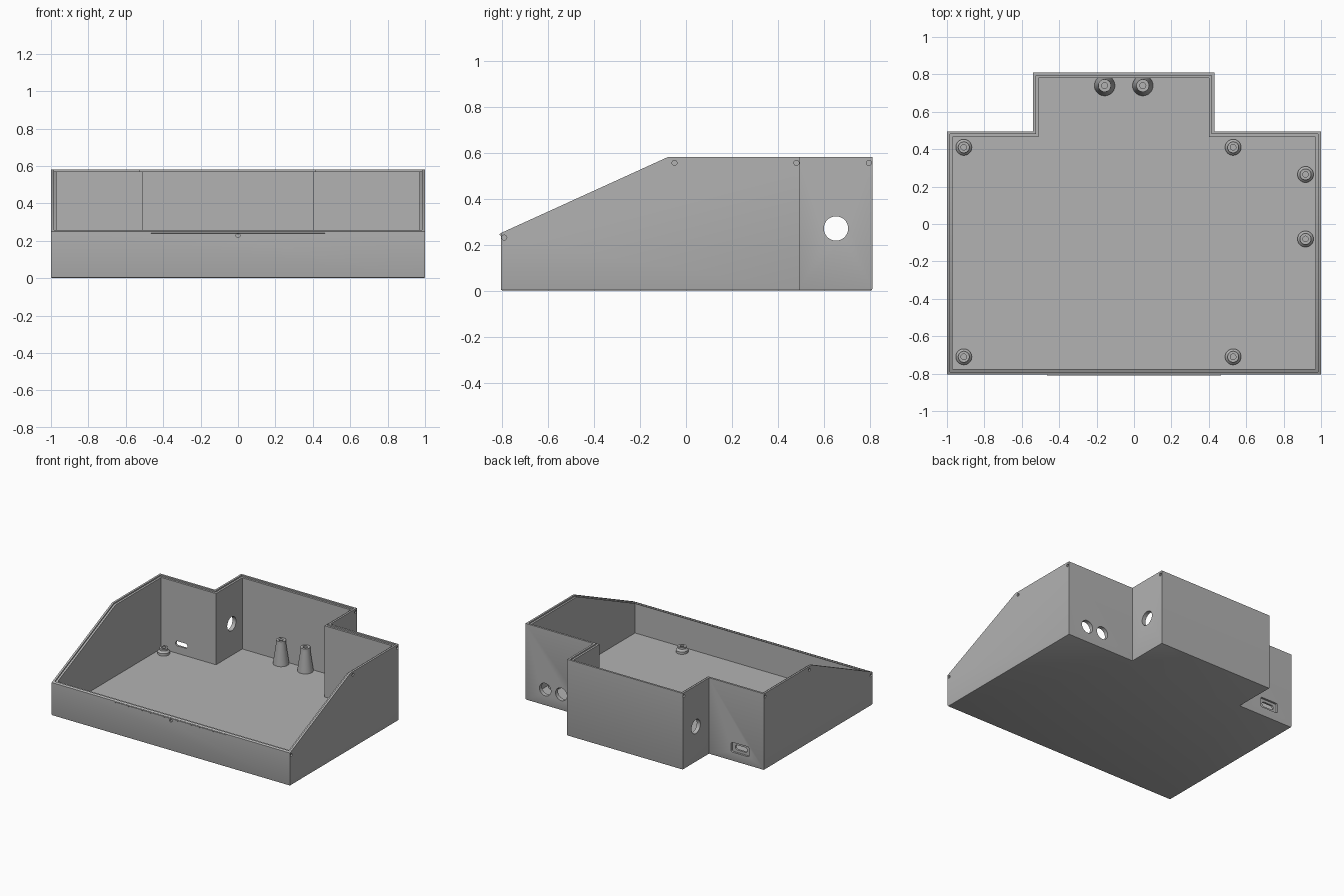
import bpy, bmesh, math
from mathutils import Vector, Matrix

old = bpy.data.objects.get("Cube")
if old:
    bpy.data.objects.remove(old, do_unlink=True)

grey = bpy.data.materials.new("plain grey")
grey.use_nodes = True
grey.diffuse_color = (0.45, 0.45, 0.45, 1)
grey.node_tree.nodes["Principled BSDF"].inputs["Base Color"].default_value = grey.diffuse_color

HEIGHT, FLOOR, WALL, LIP = 0.58, 0.03, 0.03, 0.015
FRONT, BACK, SHOULDER, CREST, FRONT_TOP = -0.805, 0.81, 0.495, -0.08, 0.25


def finish(bm, name):
    bmesh.ops.recalc_face_normals(bm, faces=bm.faces)
    mesh = bpy.data.meshes.new(name)
    bm.to_mesh(mesh)
    bm.free()
    mesh.materials.append(grey)
    obj = bpy.data.objects.new(name, mesh)
    bpy.context.collection.objects.link(obj)
    return obj


def prism(name, points, direction, bevel=0):
    """Extrude a flat outline; optionally bevel the edges of its start face."""
    bm = bmesh.new()
    base = bm.faces.new([bm.verts.new(p) for p in points])
    rim = list(base.edges)
    ext = bmesh.ops.extrude_face_region(bm, geom=[base], use_keep_orig=True)
    bmesh.ops.translate(bm, vec=direction,
                        verts=[g for g in ext["geom"] if isinstance(g, bmesh.types.BMVert)])
    bmesh.ops.recalc_face_normals(bm, faces=bm.faces)
    if bevel:
        bmesh.ops.bevel(bm, geom=rim, offset=bevel, segments=2, profile=0.5, affect='EDGES')
    return finish(bm, name)


def outline(inset, z):
    """Floor plan of the case: a wide tray with a bay at the back."""
    left, right = -0.54 + inset, 0.43 - inset
    side, y0, y1, y2 = 1 - inset, FRONT + inset, SHOULDER - inset, BACK - inset
    plan = [(-side, y0), (side, y0), (side, y1), (right, y1),
            (right, y2), (left, y2), (left, y1), (-side, y1)]
    return [(x, y, z) for x, y in plan]


def roof(drop):
    """Everything above the sloping rim line, lowered by drop."""
    slope = (HEIGHT - FRONT_TOP) / (CREST - FRONT)
    low = FRONT_TOP - slope * 0.2
    profile = [(FRONT - 0.2, low - drop), (CREST, HEIGHT - drop), (1, HEIGHT - drop),
               (1, 1), (FRONT - 0.2, 1)]
    return prism("roof_cutter", [(-1.2, y, z) for y, z in profile], (2.4, 0, 0))


def boolean(target, cutter, operation='DIFFERENCE'):
    mod = target.modifiers.new("cut", 'BOOLEAN')
    mod.operation, mod.solver, mod.object = operation, 'EXACT', cutter
    bpy.context.view_layer.objects.active = target
    bpy.ops.object.modifier_apply(modifier=mod.name)
    bpy.data.objects.remove(cutter, do_unlink=True)


def rod(centre, axis, radius, length):
    bm = bmesh.new()
    turn = Vector((0, 0, 1)).rotation_difference(Vector(axis)).to_matrix().to_4x4()
    bmesh.ops.create_cone(bm, cap_ends=True, segments=32, radius1=radius, radius2=radius,
                          depth=length, matrix=Matrix.Translation(centre) @ turn)
    return finish(bm, "rod_cutter")


def slot(x, z, width, height, radius, y, depth):
    """Rounded rectangle cutter facing the back."""
    points = []
    for i, (sx, sz) in enumerate([(1, 1), (-1, 1), (-1, -1), (1, -1)]):
        for k in range(6):
            a = math.pi / 2 * (i + k / 5)
            points.append((x + sx * (width / 2 - radius) + radius * math.cos(a), y,
                           z + sz * (height / 2 - radius) + radius * math.sin(a)))
    return prism("slot_cutter", points, (0, depth, 0))


def lathe(name, x, y, profile):
    bm = bmesh.new()
    verts = [bm.verts.new((r, 0, z)) for r, z in profile]
    edges = [bm.edges.new(pair) for pair in zip(verts, verts[1:])]
    bmesh.ops.spin(bm, geom=verts + edges, cent=(0, 0, 0), axis=(0, 0, 1),
                   angle=math.tau, steps=32)
    bmesh.ops.remove_doubles(bm, verts=bm.verts, dist=0.0001)
    obj = finish(bm, name)
    obj.location = (x, y, 0)
    return obj


# Case shell: sloped, hollow, with a stepped rim for a lid
case = prism("case_shell", outline(0, 0), (0, 0, HEIGHT), bevel=0.008)
boolean(case, roof(0))
boolean(case, prism("cavity_cutter", outline(WALL, FLOOR), (0, 0, 1)))
rim = prism("rim_cutter", outline(LIP, 0.1), (0, 0, 0.7))
boolean(rim, roof(0.01), 'INTERSECT')
boolean(case, rim)

# Round ports in both sides of the bay and in the right shoulder
for x in (-0.525, 0.415):
    boolean(case, rod((x, 0.652, 0.27), (1, 0, 0), 0.053, 0.1))
for x in (0.835, 0.70):
    boolean(case, rod((x, SHOULDER - WALL / 2, 0.122), (0, 1, 0), 0.048, 0.1))

# Recessed cable slot in the left shoulder
boolean(case, slot(-0.80, 0.105, 0.15, 0.075, 0.012, SHOULDER - 0.015, 0.1))
boolean(case, slot(-0.80, 0.105, 0.10, 0.036, 0.017, SHOULDER - 0.1, 0.2))

# Shallow screw dimples just under the rim
for side in (-1, 1):
    for y, z in ((-0.79, 0.23), (-0.05, 0.555), (0.48, 0.555)):
        boolean(case, rod((side, y, z), (1, 0, 0), 0.011, 0.02))
for x in (-0.54, 0.43):
    boolean(case, rod((x, 0.795, 0.555), (1, 0, 0), 0.011, 0.02))
boolean(case, rod((0, FRONT, 0.228), (0, 1, 0), 0.011, 0.02))

# Finger ridge along the top of the front wall
ridge = [(FRONT + 0.005, 0.236), (FRONT - 0.005, 0.242), (FRONT - 0.005, 0.247), (FRONT + 0.005, 0.249)]
parts = [case, prism("front_ridge", [(-0.465, y, z) for y, z in ridge], (0.93, 0, 0))]

# Short board standoffs and tall tapered posts, each with a screw hole
short = [(0.043, 0.02), (0.043, 0.048), (0.030, 0.062), (0.030, 0.075),
         (0.015, 0.075), (0.015, 0.035), (0, 0.035)]
tall = [(0.055, 0.02), (0.055, 0.04), (0.034, 0.185), (0.034, 0.21),
        (0.016, 0.21), (0.016, 0.1), (0, 0.1)]
spots = [(x, y) for x in (-0.91, 0.53) for y in (-0.71, 0.41)] + [(0.917, 0.265), (0.917, -0.08)]
parts += [lathe("standoff", x, y, short) for x, y in spots]
parts += [lathe("tall_post", x, 0.74, tall) for x in (-0.157, 0.047)]

bpy.ops.object.select_all(action='DESELECT')
for obj in parts:
    obj.select_set(True)
bpy.context.view_layer.objects.active = case
bpy.ops.object.shade_smooth_by_angle(angle=math.radians(25))
